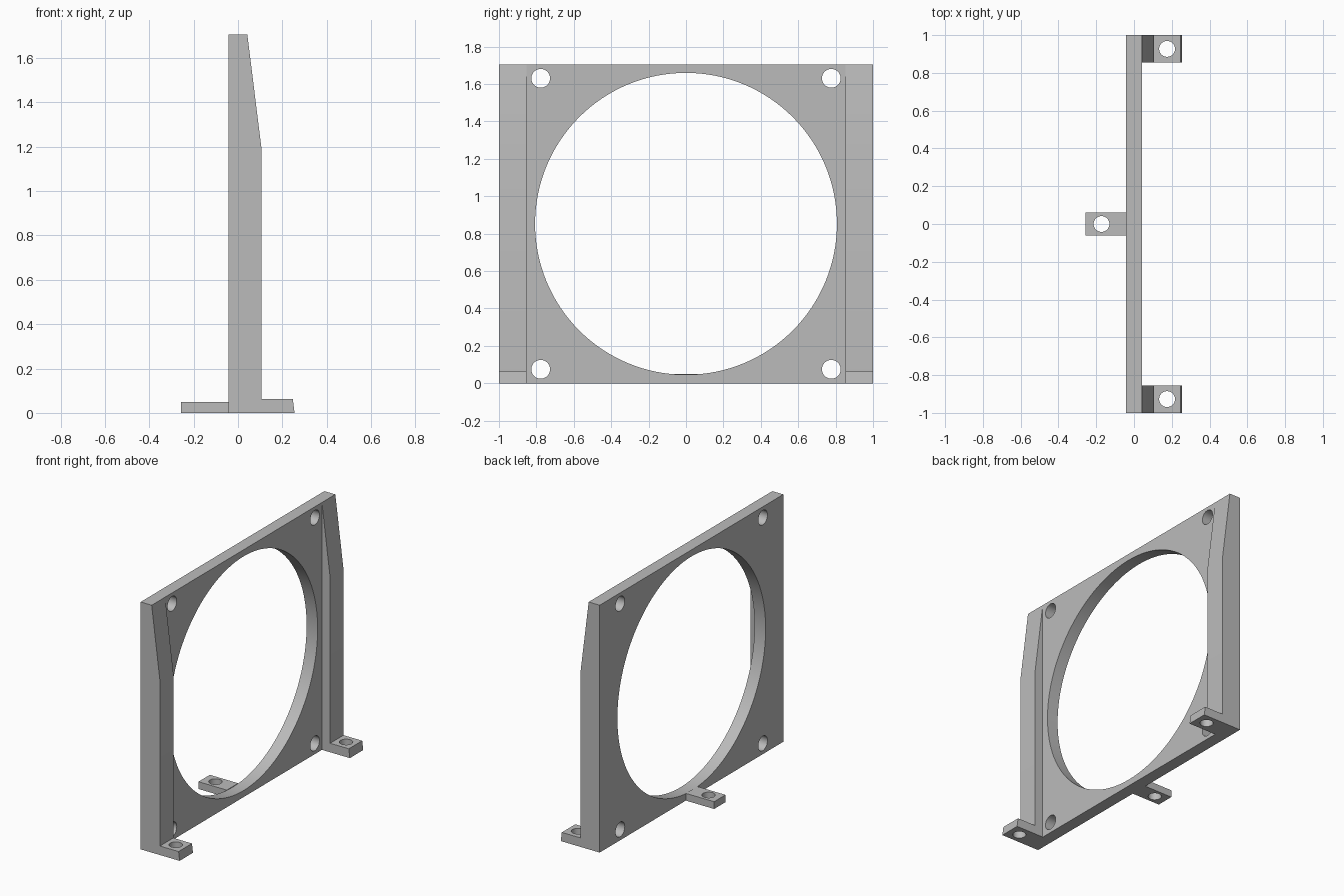
import bpy
import bmesh
from math import radians
from mathutils import Matrix, Vector

cube = bpy.data.objects.get("Cube")
if cube:
    bpy.data.objects.remove(cube, do_unlink=True)

COLOUR = (0.5, 0.5, 0.5, 1)
grey = bpy.data.materials.new("plain_grey")
grey.use_nodes = True
grey.diffuse_color = COLOUR
for node in grey.node_tree.nodes:
    if node.type == "BSDF_PRINCIPLED":
        node.inputs["Base Color"].default_value = COLOUR


def link(name, bm):
    bmesh.ops.recalc_face_normals(bm, faces=bm.faces)
    mesh = bpy.data.meshes.new(name)
    bm.to_mesh(mesh)
    bm.free()
    mesh.materials.append(grey)
    obj = bpy.data.objects.new(name, mesh)
    bpy.context.collection.objects.link(obj)
    return obj


def extrude_profile(name, points, y0, y1):
    """Solid from an (x, z) outline swept along y."""
    bm = bmesh.new()
    face = bm.faces.new([bm.verts.new((x, y0, z)) for x, z in points])
    result = bmesh.ops.extrude_face_region(bm, geom=[face])
    verts = [v for v in result["geom"] if isinstance(v, bmesh.types.BMVert)]
    bmesh.ops.translate(bm, vec=(0, y1 - y0, 0), verts=verts)
    return link(name, bm)


def drill(obj, centre, radius, axis, segments=48):
    """Cut a round through-hole along the x or z axis."""
    turn = Matrix.Rotation(radians(90), 4, "Y") if axis == "x" else Matrix()
    bm = bmesh.new()
    bmesh.ops.create_cone(bm, cap_ends=True, segments=segments, radius1=radius,
                          radius2=radius, depth=0.4,
                          matrix=Matrix.Translation(Vector(centre)) @ turn)
    cutter = link("hole_cutter", bm)
    cutter.hide_render = True
    mod = obj.modifiers.new("hole", "BOOLEAN")
    mod.operation = "DIFFERENCE"
    mod.solver = "EXACT"
    mod.object = cutter
    bpy.context.view_layer.objects.active = obj
    bpy.ops.object.modifier_apply(modifier=mod.name)
    bpy.data.objects.remove(cutter, do_unlink=True)


def finish(obj):
    bpy.ops.object.select_all(action="DESELECT")
    obj.select_set(True)
    bpy.context.view_layer.objects.active = obj
    bpy.ops.object.shade_smooth_by_angle(angle=radians(30))


T = 0.042      # half thickness of the plate
H = 1.705      # overall height
MID = H / 2

# Upright square plate with a large opening and four corner holes
plate = extrude_profile("mounting_plate", [(-T, 0), (T, 0), (T, H), (-T, H)], -1, 1)
drill(plate, (0, 0, MID), 0.807, "x", 128)
for side in (-1, 1):
    for end in (-1, 1):
        drill(plate, (0, side * 0.777, MID + end * 0.778), 0.05, "x")
finish(plate)

# Tapered side ribs, each with a drilled foot
rib = [(T, 0), (0.255, 0), (0.247, 0.062), (0.105, 0.062), (0.105, 1.2), (T, H)]
for name, side in (("front_rib_and_foot", -1), ("back_rib_and_foot", 1)):
    part = extrude_profile(name, rib, side * 0.854, side)
    drill(part, (0.175, side * 0.927, 0), 0.042, "z")
    finish(part)

# Drilled tab in the middle of the other side
tab = extrude_profile("centre_tab", [(-0.258, 0), (-T, 0), (-T, 0.05), (-0.258, 0.05)],
                      -0.062, 0.062)
drill(tab, (-0.172, 0, 0), 0.042, "z")
finish(tab)
